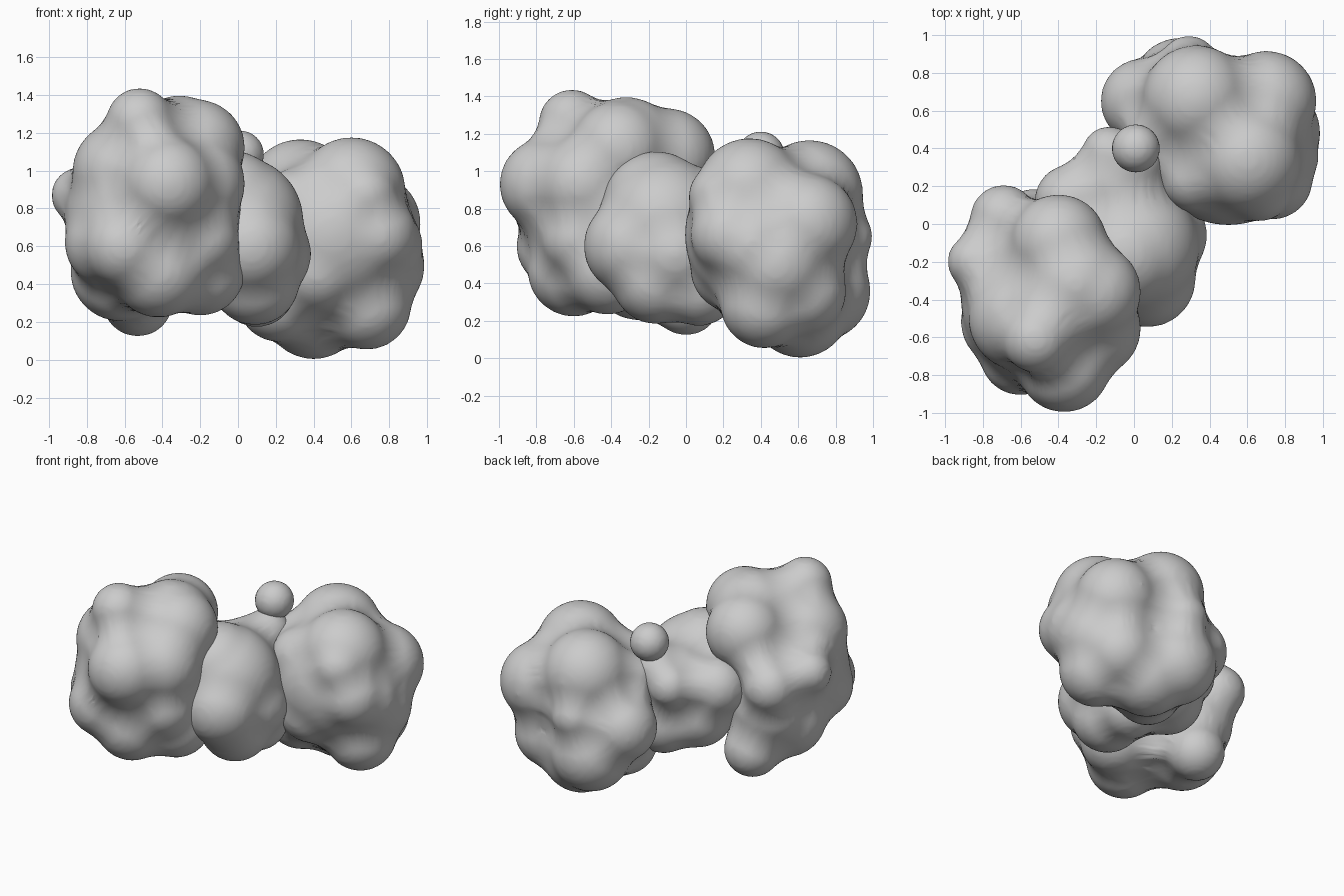
import bpy, bmesh
from mathutils import Matrix


def lobed_blob(name, balls, voxel=0.028, close=0.12, smooth=6):
    """Fuse balls (x, y, z, radius) into one lumpy skin; inflating, fusing and
    shrinking back fills the creases between neighbouring bumps."""
    bm = bmesh.new()
    for x, y, z, r in balls:
        bmesh.ops.create_icosphere(bm, subdivisions=4, radius=r + close + 0.008,
                                   matrix=Matrix.Translation((x, y, z)))
    me = bpy.data.meshes.new(name)
    bm.to_mesh(me)
    bm.free()
    ob = bpy.data.objects.new(name, me)
    bpy.context.collection.objects.link(ob)
    rm = ob.modifiers.new("fuse", 'REMESH')
    rm.mode = 'VOXEL'
    rm.voxel_size = voxel
    rm.use_smooth_shade = True
    sm = ob.modifiers.new("soften", 'SMOOTH')
    sm.factor = 0.5
    sm.iterations = smooth
    if close:
        dp = ob.modifiers.new("shrink_back", 'DISPLACE')
        dp.direction = 'NORMAL'
        dp.mid_level = 0.0
        dp.strength = -close
        s2 = ob.modifiers.new("soften_again", 'SMOOTH')
        s2.factor = 0.5
        s2.iterations = 5
    return ob


# Front-left lobe: large core with bumps all round
lobed_blob("front_lobe", [
    (-0.45, -0.40, 0.75, 0.46),
    (-0.37, -0.75, 0.93, 0.24),    # nose bump
    (-0.52, -0.61, 1.26, 0.17),    # peak
    (-0.44, -0.48, 1.14, 0.23),
    (-0.31, -0.32, 1.11, 0.28),
    (-0.22, -0.36, 1.12, 0.25),
    (-0.40, -0.10, 1.08, 0.25),
    (-0.60, -0.50, 0.99, 0.27),
    (-0.68, -0.52, 0.62, 0.23),
    (-0.60, -0.69, 0.60, 0.21),
    (-0.22, -0.55, 0.93, 0.25),
    (-0.21, -0.56, 0.64, 0.21),
    (-0.20, -0.42, 0.47, 0.23),
    (-0.42, -0.60, 0.47, 0.24),
    (-0.62, -0.25, 0.47, 0.26),
    (-0.60, -0.10, 0.58, 0.24),
    (-0.84, -0.20, 0.87, 0.14),
    (-0.69, 0.03, 0.81, 0.17),
    (-0.53, 0.00, 0.31, 0.18),
])

# Narrow middle lobe bridging the two larger ones
lobed_blob("middle_lobe", [
    (0.00, -0.12, 0.73, 0.34),
    (-0.04, -0.16, 0.82, 0.28),
    (0.07, -0.29, 0.60, 0.25),
    (0.09, -0.16, 0.42, 0.23),
    (0.14, -0.06, 0.56, 0.24),
    (0.10, 0.07, 0.38, 0.20),
    (-0.05, 0.20, 0.75, 0.25),
    (-0.33, 0.12, 0.75, 0.19),
    (-0.18, 0.12, 0.53, 0.23),
    (0.00, 0.25, 0.48, 0.22),
    (-0.13, 0.37, 0.80, 0.14),
    (0.00, 0.33, 0.88, 0.15),
])

# Back-right lobe
lobed_blob("back_lobe", [
    (0.50, 0.43, 0.66, 0.43),
    (0.33, 0.66, 0.88, 0.28),
    (0.29, 0.84, 0.65, 0.15),
    (0.25, 0.72, 0.36, 0.26),
    (0.05, 0.65, 0.56, 0.22),
    (0.60, 0.34, 0.89, 0.28),
    (0.71, 0.48, 0.50, 0.27),
    (0.74, 0.36, 0.60, 0.23),
    (0.70, 0.65, 0.72, 0.26),
    (0.64, 0.62, 0.36, 0.23),
    (0.73, 0.24, 0.66, 0.21),
    (0.40, 0.61, 0.27, 0.26),
    (0.68, 0.42, 0.29, 0.23),
    (0.42, 0.26, 0.48, 0.23),
    (0.32, 0.26, 0.82, 0.19),
    (0.22, 0.40, 0.32, 0.22),
    (0.66, 0.20, 0.86, 0.18),
    (0.12, 0.45, 0.83, 0.15),
])

# Small round knob on top of the neck
lobed_blob("top_knob", [(0.01, 0.40, 1.085, 0.12)], 0.02, 0, 1)
